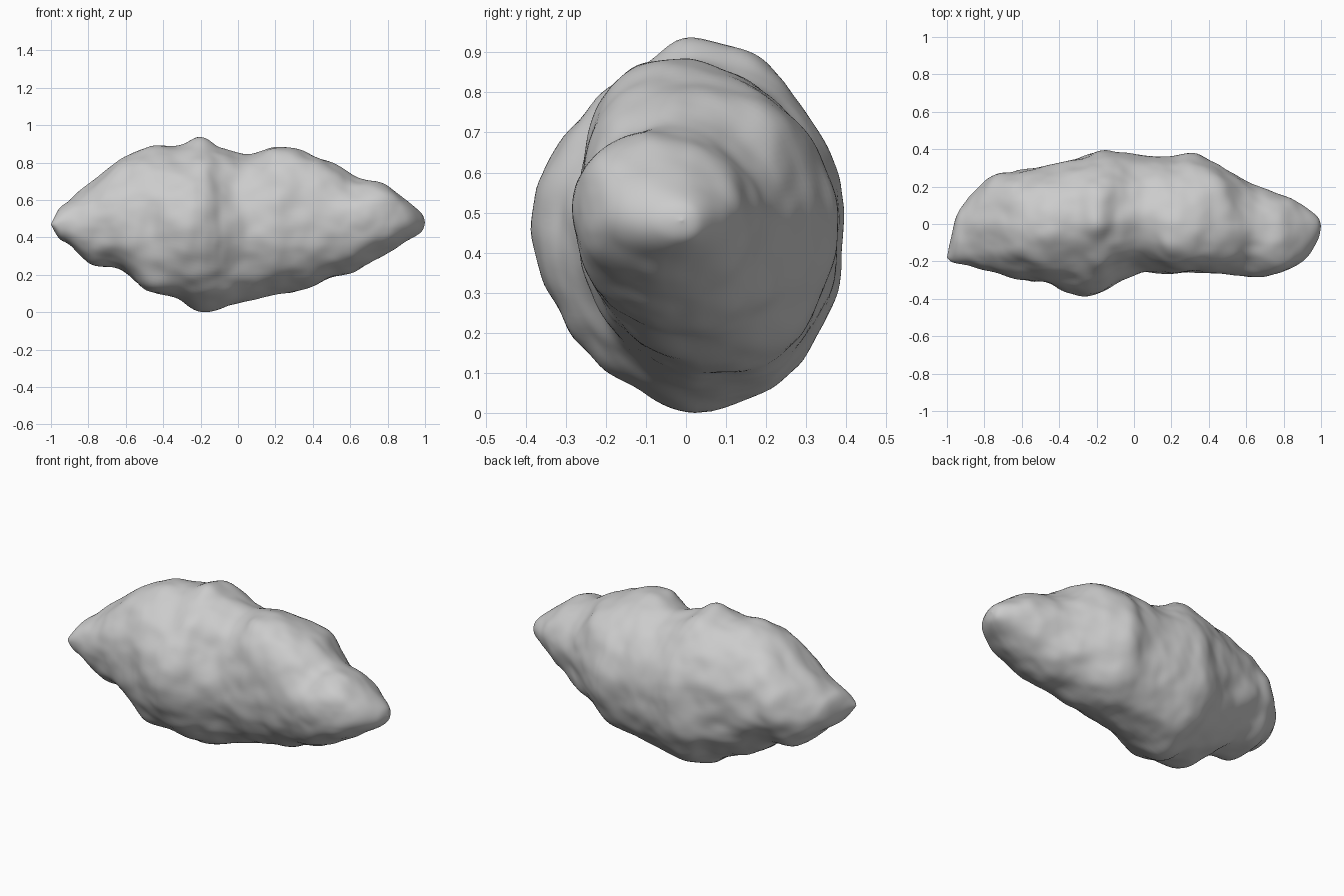
import bpy
import bmesh
import math
from mathutils import Vector, noise

RINGS_PER_SPAN = 9
SEGMENTS = 128

# Stations along the rock, in hundredths:
# x, top height, bottom height, front, back, y of the top ridge, y of the keel
STATIONS = [
    (-100, 47, 47, -18, -18, -18, -18),
    (-98, 51, 43, -20, -8, -14, -14),
    (-95, 56, 39, -21, 4, -8, -11),
    (-90, 60, 36, -22, 12, -5, -8),
    (-78, 70, 26, -25, 24, 0, -5),
    (-64, 81, 23, -30, 28, 0, -4),
    (-48, 88, 13, -32, 31, 0, -4),
    (-32, 89, 8, -37, 35, 2, -2),
    (-19, 90, 4, -37, 39, 4, 2),
    (-8, 87, 4, -31, 39, 4, 3),
    (5, 84, 6, -25, 37, 2, 4),
    (20, 88, 9, -26, 36, -2, 5),
    (34, 86, 12, -26, 37, -2, 4),
    (50, 80, 18, -27, 28, -3, 1),
    (64, 73, 23, -28, 21, -4, -2),
    (78, 68, 31, -26, 16, -7, -5),
    (90, 60, 38, -20, 10, -6, -5),
    (98, 53, 43, -9, 4, -2, -2),
    (100, 48, 48, -1, -1, -1, -1),
]

# Broad hollows (negative) and lumps (positive): centre, radius, height
FEATURES = [
    ((-0.20, 0.00, 0.92), 0.08, 0.045),
    ((-0.20, 0.14, 0.88), 0.08, 0.02),
    ((-0.17, 0.01, 0.03), 0.11, 0.045),
    ((-0.45, -0.17, 0.15), 0.10, 0.045),
    ((-0.06, -0.22, 0.64), 0.13, -0.025),
    ((-0.45, -0.30, 0.49), 0.08, -0.02),
    ((-0.60, -0.18, 0.64), 0.10, -0.015),
    ((-0.30, -0.27, 0.76), 0.14, -0.02),
    ((0.00, -0.24, 0.25), 0.09, -0.015),
    ((0.12, -0.25, 0.40), 0.12, 0.015),
    ((0.30, -0.18, 0.76), 0.14, 0.015),
    ((0.45, 0.18, 0.68), 0.12, 0.03),
    ((0.62, 0.10, 0.68), 0.09, -0.015),
    ((0.57, -0.16, 0.66), 0.09, -0.02),
    ((0.78, -0.16, 0.58), 0.12, 0.015),
]


def spline(a, b, c, d, t):
    """Smooth curve from b to c."""
    return b + 0.5 * t * (c - a + t * (2 * a - 5 * b + 4 * c - d
                                      + t * (3 * (b - c) + d - a)))


def sections():
    """Interpolate the stations into closely spaced sections."""
    last = len(STATIONS) - 1
    for i in range(last):
        quad = [STATIONS[min(max(i + k, 0), last)] for k in (-1, 0, 1, 2)]
        for step in range(RINGS_PER_SPAN):
            if i or step:
                t = step / RINGS_PER_SPAN
                yield [spline(*values, t) / 100 for values in zip(*quad)]


def build_body(bm):
    """Skin the sections with quads and close both tips."""
    rings = []
    for x, top, bottom, front, back, ridge, keel in sections():
        middle = (front + back) / 2
        ring = []
        for s in range(SEGMENTS):
            angle = math.tau * s / SEGMENTS
            rise, reach = math.sin(angle), math.cos(angle)
            # The lower back is fuller than an ellipse
            if rise < 0 < reach:
                reach **= 0.75
            lean = (ridge if rise > 0 else keel) - middle
            y = middle + (back - front) / 2 * reach + lean * rise * rise
            z = (top + bottom) / 2 + (top - bottom) / 2 * rise
            ring.append(bm.verts.new((x, y, z)))
        rings.append(ring)
    for a, b in zip(rings, rings[1:]):
        for s in range(SEGMENTS):
            n = (s + 1) % SEGMENTS
            bm.faces.new((a[s], a[n], b[n], b[s]))
    for station, ring in ((STATIONS[0], rings[0]), (STATIONS[-1], rings[-1])):
        x, top, _, front, *_ = station
        tip = bm.verts.new((x / 100, front / 100, top / 100))
        for s in range(SEGMENTS):
            bm.faces.new((tip, ring[s], ring[(s + 1) % SEGMENTS]))
    bmesh.ops.recalc_face_normals(bm, faces=bm.faces)
    bm.normal_update()


def roughen(bm):
    """Weather the surface with hollows, lumps and layered noise."""
    moves = []
    for v in bm.verts:
        p = v.co
        height = 0.0
        for centre, radius, amount in FEATURES:
            height += amount * math.exp(-((p - Vector(centre)).length / radius) ** 2)
        height += 0.010 * noise.noise(p * 5.0)
        height += 0.011 * noise.noise(p * 9.0 + Vector((3, 7, 1)))
        height += 0.002 * noise.noise(p * 18.0)
        fade = min(1.0, (1.0 - abs(p.x)) * 6)
        moves.append(v.normal * height * fade)
    for v, move in zip(bm.verts, moves):
        v.co += move


def rest_on_ground(bm):
    """Set the lowest point of the rock on the ground."""
    lowest = min(v.co.z for v in bm.verts)
    bmesh.ops.translate(bm, verts=bm.verts, vec=(0, 0, -lowest))


cube = bpy.data.objects.get("Cube")
if cube:
    bpy.data.objects.remove(cube, do_unlink=True)

# Grey stone
stone = bpy.data.materials.new("grey_stone")
stone.use_nodes = True
colour = (0.6, 0.6, 0.6, 1.0)
stone.diffuse_color = colour
shader = stone.node_tree.nodes["Principled BSDF"]
shader.inputs["Base Color"].default_value = colour
shader.inputs["Roughness"].default_value = 0.9

# Rock body
bm = bmesh.new()
build_body(bm)
roughen(bm)
rest_on_ground(bm)
for face in bm.faces:
    face.smooth = True
mesh = bpy.data.meshes.new("asteroid_rock")
bm.to_mesh(mesh)
bm.free()
mesh.materials.append(stone)
rock = bpy.data.objects.new("asteroid_rock", mesh)
bpy.context.collection.objects.link(rock)
